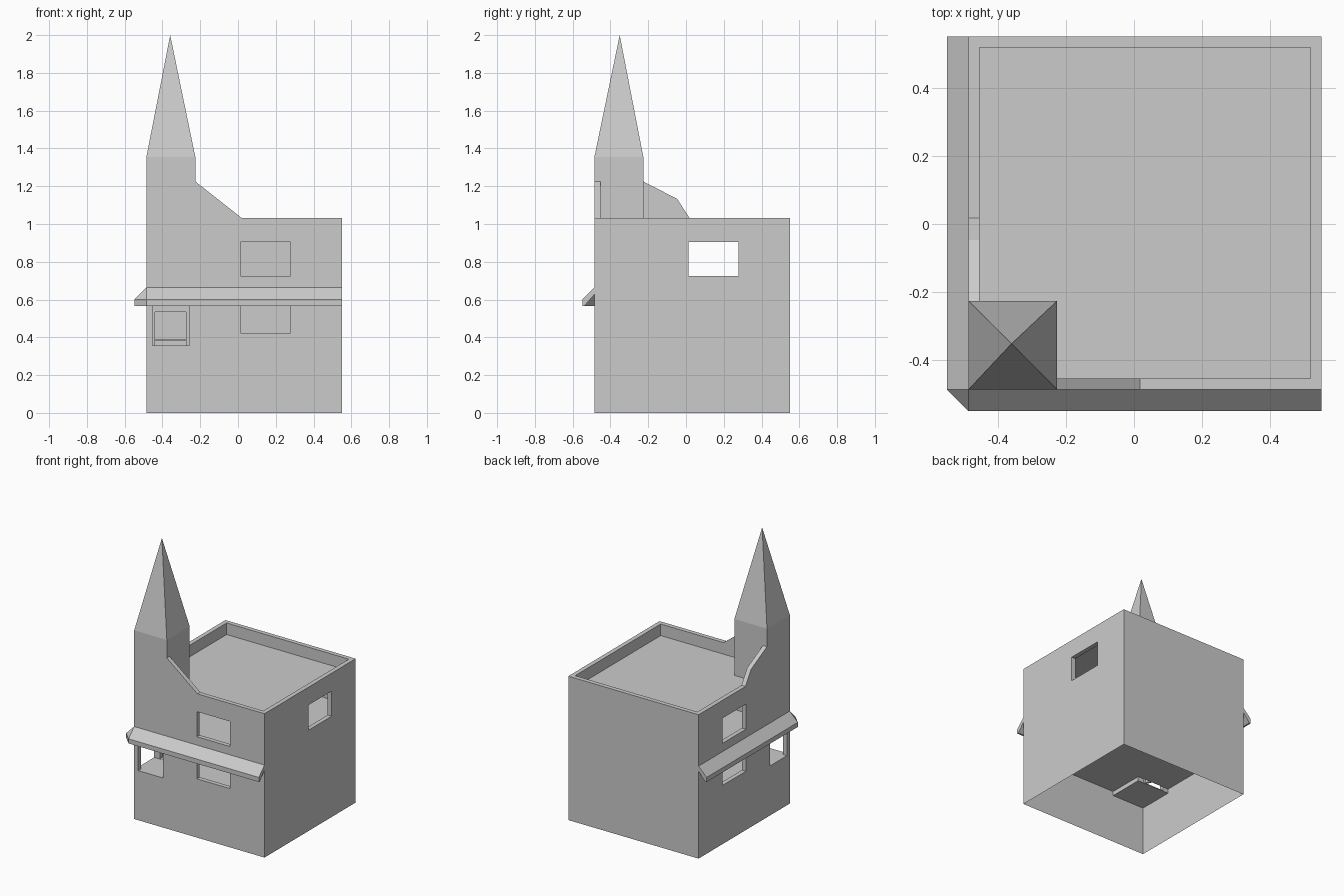
import bpy, bmesh

if "Cube" in bpy.data.objects:
    bpy.data.objects.remove(bpy.data.objects["Cube"])

A, B, T, W = -0.485, 0.55, -0.226, 0.032     # low wall, high wall, tower edge, thickness
FLOOR, TFLOOR, TOP = 0.383, 0.352, 1.033

mat = bpy.data.materials.new("plain grey")
mat.diffuse_color = (0.6, 0.6, 0.6, 1)
mat.use_nodes = True
mat.node_tree.nodes["Principled BSDF"].inputs["Base Color"].default_value = mat.diffuse_color


def make(name, verts, faces, fix=True):
    me = bpy.data.meshes.new(name)
    me.from_pydata(verts, [], faces)
    if fix:
        bm = bmesh.new()
        bm.from_mesh(me)
        bmesh.ops.remove_doubles(bm, verts=bm.verts, dist=1e-5)
        bmesh.ops.recalc_face_normals(bm, faces=bm.faces)
        bm.to_mesh(me)
        bm.free()
    me.materials.append(mat)
    ob = bpy.data.objects.new(name, me)
    bpy.context.collection.objects.link(ob)
    return ob


def prism(name, a, b):
    """Solid between two matching outlines."""
    n = len(a)
    sides = [(i, (i + 1) % n, n + (i + 1) % n, n + i) for i in range(n)]
    return make(name, a + b, sides + [tuple(range(n))[::-1], tuple(range(n, 2 * n))])


def box(name, x, y, z):
    o = [(x[0], y[0]), (x[1], y[0]), (x[1], y[1]), (x[0], y[1])]
    return prism(name, [(*p, z[0]) for p in o], [(*p, z[1]) for p in o])


def cut(ob, boxes):
    for b in boxes:
        c = box("cutter", *b)
        c.hide_render = True
        m = ob.modifiers.new("cut", 'BOOLEAN')
        m.operation, m.solver, m.object = 'DIFFERENCE', 'EXACT', c
        bpy.context.view_layer.objects.active = ob
        bpy.ops.object.modifier_apply(modifier=m.name)
        bpy.data.objects.remove(c)


# Main walls with two storeys, sunken roof and windows
outline = [(T, A), (B, A), (B, B), (A, B), (A, T), (T, T)]
walls = prism("main_walls", [(*p, FLOOR) for p in outline], [(*p, TOP) for p in outline])
inner = (A + W, B - W)
out = (A - 0.1, A + 0.1)
win = (0.013, 0.278)
low, high = (0.422, 0.602), (0.724, 0.904)
cut(walls, [
    (inner, inner, (FLOOR + 0.005, 0.69)), (inner, inner, (0.705, 0.918)), (inner, inner, (0.95, 1.2)),
    (win, out, low), (win, out, high), (out, win, low), (out, win, high),
    ((B - 0.1, B + 0.1), win, high),
])

# Open-bottomed single-skin base, stepping down below the tower
def skirt(name, path, h):
    v = [(*p, z) for p in path for z in (0, h)]
    make(name, v, [(2 * i, 2 * i + 2, 2 * i + 3, 2 * i + 1) for i in range(len(path) - 1)], False)

skirt("base_walls", outline[:5], FLOOR)
skirt("tower_base_walls", [(A, T), (A, A), (T, A)], TFLOOR)

# Tower with corner room open to the front and the left, doorway at the back
tower = box("tower", (A, T), (A, T), (TFLOOR, 1.355))
room = (A + W, T - W)
cut(tower, [
    (room, (A - 0.1, T - W), (0.356, 0.605)),
    ((A - 0.1, T - W - 0.001), room, (0.356, 0.605)),
    ((-0.44, -0.275), (T - 0.06, T + 0.05), (0.357, 0.535)),
])

# Spire
cx, cy = -0.359, -0.351
make("spire", [(A, A, 1.355), (T, A, 1.355), (T, T, 1.355), (A, T, 1.355), (cx, cy, 2.0)],
     [(0, 1, 4), (1, 2, 4), (2, 3, 4), (3, 0, 4), (3, 2, 1, 0)])

# Sloping parapet wings either side of the tower
f = [(T, TOP), (T, 1.225), (0.018, TOP)]
prism("front_wing", [(u, A, z) for u, z in f], [(u, A + W, z) for u, z in f])
s = [(T, TOP), (T, 1.225), (-0.047, 1.133), (0.018, TOP)]
prism("left_wing", [(A, u, z) for u, z in s], [(A + W, u, z) for u, z in s])

# Awning wrapping the front and left, with a chamfered corner
sec = [(A, 0.664), (-0.549, 0.6), (-0.549, 0.567), (-0.537, 0.567), (A, 0.627)]
n = len(sec)
verts = ([(B, d, z) for d, z in sec] + [(A, d, z) for d, z in sec]
         + [(d, A, z) for d, z in sec] + [(d, B, z) for d, z in sec])
faces = []
for k in range(3):
    for i in range(n):
        j = (i + 1) % n
        if k == 1 and i == n - 1:
            continue                          # ring closes to a point on the wall corner
        q = [k * n + i, k * n + j, (k + 1) * n + j, (k + 1) * n + i]
        if k == 1:                            # drop the corner shared by both arms
            q = [v for v in q if v not in (2 * n, 3 * n - 1)]
        q = [{2 * n: n, 3 * n - 1: 2 * n - 1}.get(v, v) for v in q]
        faces.append(tuple(q))
make("awning", verts, faces + [tuple(range(n)), tuple(range(3 * n, 4 * n))])
